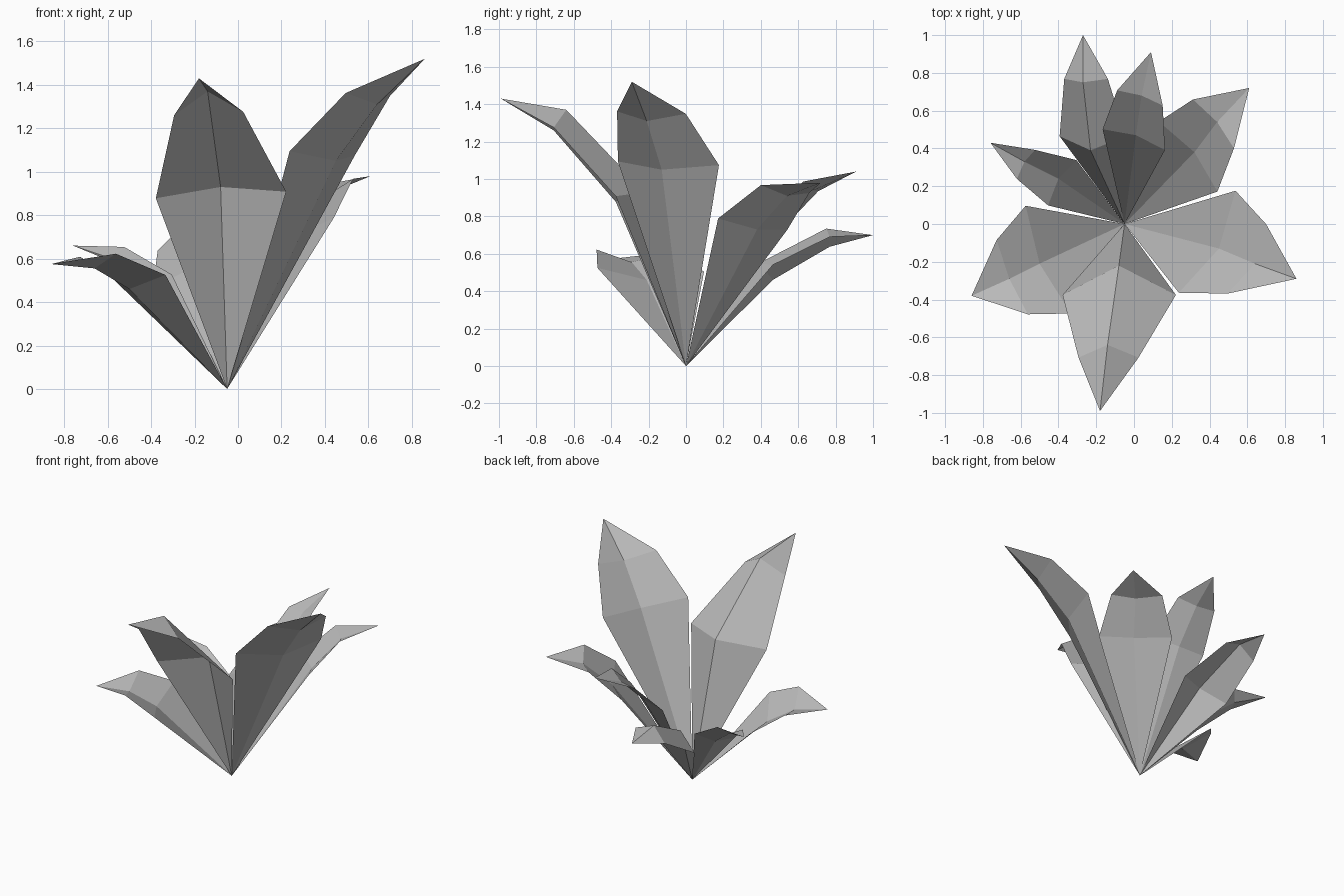
import bpy
import bmesh
from mathutils import Vector

old = bpy.data.objects.get("Cube")
if old:
    bpy.data.objects.remove(old, do_unlink=True)

# One plain grey for the whole plant
grey = bpy.data.materials.new("leaf grey")
grey.use_nodes = True
colour = (0.5, 0.5, 0.5, 1)
grey.diffuse_color = colour
grey.node_tree.nodes["Principled BSDF"].inputs["Base Color"].default_value = colour

ROOT = Vector((-0.05, 0, 0))


def cross_row(bm, spine, along, side, fold):
    """Left edge, spine and right edge; fold lifts the edges above the spine."""
    normal = along.cross(side).normalized()
    if normal.z < 0:
        normal.negate()
    lift = normal * fold
    return [bm.verts.new(p) for p in (spine + lift - side, spine, spine + lift + side)]


def leaf(name, tip, middle, upper, side, taper, fold):
    """Folded leaf from the shared root to a point, widest at the middle row."""
    tip, middle, upper, side = map(Vector, (tip, middle, upper, side))
    bm = bmesh.new()
    root_vert = bm.verts.new(ROOT)
    wide = cross_row(bm, middle, middle - ROOT, side, fold)
    narrow = cross_row(bm, upper, tip - middle, side * taper, fold * (1 + taper) / 2)
    tip_vert = bm.verts.new(tip)
    for i in (0, 1):
        j = i + 1
        bm.faces.new((root_vert, wide[j], wide[i]))
        bm.faces.new((wide[i], wide[j], narrow[j], narrow[i]))
        bm.faces.new((narrow[i], narrow[j], tip_vert))
    # Turn every face towards the upper, inner side of the leaf
    bm.normal_update()
    if sum(f.normal.z * f.calc_area() for f in bm.faces) < 0:
        bmesh.ops.reverse_faces(bm, faces=bm.faces[:])
    mesh = bpy.data.meshes.new(name)
    bm.to_mesh(mesh)
    bm.free()
    mesh.materials.append(grey)
    obj = bpy.data.objects.new(name, mesh)
    bpy.context.collection.objects.link(obj)
    return obj


# Tall leaves at the front and on the left
leaf("tall_front_leaf", tip=(-.18, -.99, 1.43), middle=(-.08, -.22, .93),
     upper=(-.14, -.64, 1.37), side=(.3, 0, .015), taper=.53, fold=-.16)
leaf("tall_left_leaf", tip=(.86, -.29, 1.52), middle=(.45, -.13, 1.05),
     upper=(.64, -.21, 1.31), side=(.15, .27, -.01), taper=.68, fold=.08)

# Medium leaves at the back
leaf("back_left_leaf", tip=(.61, .72, .98), middle=(.32, .38, .73),
     upper=(.44, .54, .91), side=(.155, -.185, .03), taper=.7, fold=.05)
leaf("back_leaf", tip=(.09, .91, 1.04), middle=(.01, .47, .74),
     upper=(.04, .68, .94), side=(.165, -.055, .035), taper=.73, fold=.03)
leaf("back_right_leaf", tip=(-.27, 1, .7), middle=(-.23, .39, .55),
     upper=(-.27, .75, .735), side=(.175, 0, .04), taper=.66, fold=-.09)

# Low leaves on the right
leaf("low_front_right_leaf", tip=(-.86, -.38, .575), middle=(-.5, -.21, .46),
     upper=(-.66, -.29, .555), side=(.12, -.285, .01), taper=.69, fold=.075)
leaf("low_back_right_leaf", tip=(-.76, .43, .66), middle=(-.4, .24, .46),
     upper=(-.58, .33, .6), side=(.075, .12, .04), taper=.64, fold=.04)
